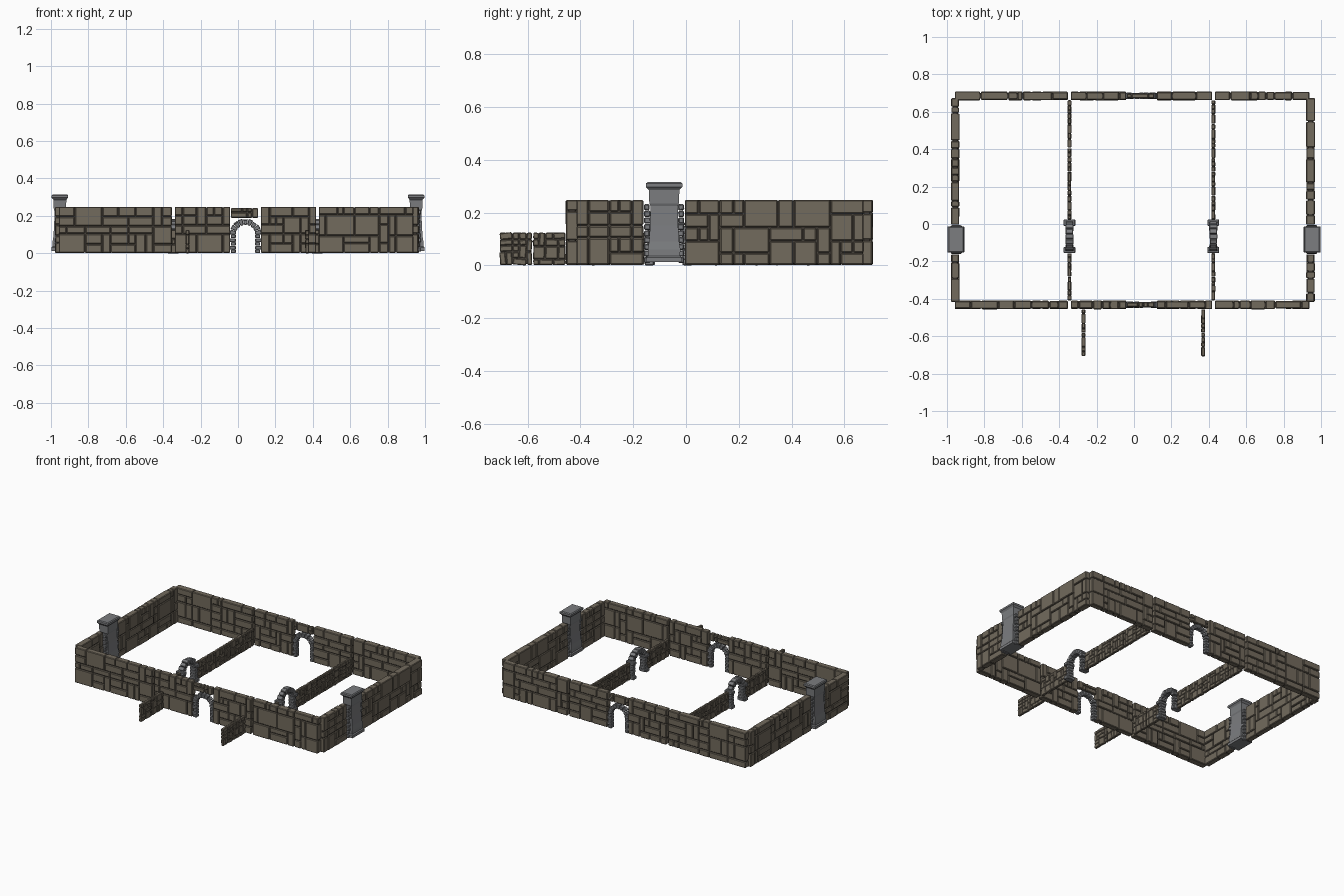
import bpy, bmesh, math, random
from mathutils import Matrix, Vector

if "Cube" in bpy.data.objects:
    bpy.data.objects.remove(bpy.data.objects["Cube"])

random.seed(7)


def material(name, rgb):
    m = bpy.data.materials.new(name)
    m.diffuse_color = (*rgb, 1)
    m.use_nodes = True
    m.node_tree.nodes["Principled BSDF"].inputs["Base Color"].default_value = m.diffuse_color
    return m


STONE = material("brown_stone", (0.17, 0.145, 0.11))
MORTAR = material("dark_mortar", (0.06, 0.052, 0.042))
GREY = material("grey_stone", (0.2, 0.205, 0.215))


def frame(x, y, along_y=False):
    return Matrix.Translation((x, y, 0)) @ Matrix.Rotation(math.pi / 2 if along_y else 0, 4, 'Z')


def box(bm, m, c, s, tilt=0.0, mat=0):
    """Block centred at c with size s, tilted in the wall plane."""
    mtx = m @ Matrix.Translation(c) @ Matrix.Rotation(tilt, 4, 'Y') @ Matrix.Diagonal((*s, 1))
    verts = bmesh.ops.create_cube(bm, size=1, matrix=mtx)['verts']
    for f in {f for v in verts for f in v.link_faces}:
        f.material_index = mat


def finish(name, bm, mats, bevel=0.004):
    me = bpy.data.meshes.new(name)
    bm.to_mesh(me)
    bm.free()
    ob = bpy.data.objects.new(name, me)
    bpy.context.collection.objects.link(ob)
    for m in mats:
        me.materials.append(m)
    if bevel:
        b = ob.modifiers.new("worn_edges", 'BEVEL')
        b.width, b.segments = bevel, 1
    return ob


def lines(a, b, n, jitter):
    step = (b - a) / n
    return [a + i * step + (random.uniform(-jitter, jitter) * step if 0 < i < n else 0)
            for i in range(n + 1)]


def masonry(bm, m, u0, u1, z0, z1, cell, thick, gap=0.004, tilt=0.0, maxw=3):
    """Fill a rectangle with interlocking blocks over a mortar core."""
    nu, nz = max(1, round((u1 - u0) / cell)), max(1, round((z1 - z0) / cell))
    us, zs = lines(u0, u1, nu, 0.2), lines(z0, z1, nz, 0.15)
    used = set()
    for j in range(nz):
        for i in range(nu):
            if (i, j) in used:
                continue
            w = random.randint(1, maxw)
            h = random.choice((1, 1, 2)) if w > 1 else random.choice((1, 2, 2))
            h = min(h, nz - j)
            k = 1
            while k < w and i + k < nu and (i + k, j) not in used:
                k += 1
            used |= {(i + a, j + b) for a in range(k) for b in range(h)}
            a, b, c, d = us[i], us[i + k], zs[j], zs[j + h]
            box(bm, m, ((a + b) / 2, 0, (c + d) / 2),
                (b - a - gap, thick * random.uniform(0.78, 1), d - c - gap),
                random.uniform(-tilt, tilt))
    box(bm, m, ((u0 + u1) / 2, 0, (z0 + z1) / 2),
        (u1 - u0 - 0.008, thick * 0.62, z1 - z0 - 0.008), 0, 1)


def wall(name, m, spans):
    bm = bmesh.new()
    for u0, u1 in spans:
        masonry(bm, m, u0, u1, 0, 0.25, 0.046, 0.048)
    return finish(name, bm, (STONE, MORTAR))


def arch(name, m, thick, foot=0.0):
    """Stone doorway: stacked jambs, ring of wedge stones."""
    bm = bmesh.new()
    spring, ri, ro = 0.1, 0.052, 0.083
    for s in (-1, 1):
        for i in range(5):
            w = 0.034 if i % 2 else 0.026
            box(bm, m, (s * (ri + w / 2), 0, 0.01 + i * 0.02),
                (w, thick * random.uniform(0.85, 1), 0.019))
        if foot:
            box(bm, m, (s * 0.073, 0, 0.012), (0.034, foot, 0.024))
            box(bm, m, (s * 0.073, 0, 0.112), (0.034, foot, 0.022))
    n = 9
    for i in range(n):
        a0, a1 = math.pi * (i + 0.05) / n, math.pi * (i + 0.95) / n
        r = ro + random.uniform(-0.004, 0.004)
        t = thick * random.uniform(0.8, 1) / 2
        vs = [bm.verts.new(m @ Vector((q * math.cos(a), y, spring + q * math.sin(a))))
              for y in (-t, t) for q, a in ((ri, a0), (r, a0), (r, a1), (ri, a1))]
        for q in ((0, 1, 2, 3), (7, 6, 5, 4), (0, 4, 5, 1), (1, 5, 6, 2), (2, 6, 7, 3), (3, 7, 4, 0)):
            bm.faces.new([vs[k] for k in q])
    bmesh.ops.recalc_face_normals(bm, faces=bm.faces)
    return finish(name, bm, (GREY,), 0.003)


def low_wall(name, x, runs):
    """Thin rubble wall made of square panels."""
    bm = bmesh.new()
    m = frame(x, 0, True)
    for y0, y1 in runs:
        n = max(1, round((y1 - y0) / 0.125))
        for i in range(n):
            a, b = y0 + (y1 - y0) * i / n, y0 + (y1 - y0) * (i + 1) / n
            masonry(bm, m, a + 0.001, b - 0.001, 0, 0.125, 0.026, 0.022, 0.003, 0.12, 2)
    return finish(name, bm, (STONE, MORTAR), 0.003)


def chimney(name, side):
    """Flared chimney stack with cap, set into a side wall."""
    bm = bmesh.new()
    cx, cy = side * 0.952, -0.083
    # height, half depth (x), half width (y)
    profile = [(0.012, 0.046, 0.066), (0.03, 0.046, 0.066), (0.036, 0.04, 0.06),
               (0.06, 0.04, 0.062), (0.09, 0.035, 0.057), (0.15, 0.031, 0.053),
               (0.225, 0.029, 0.052), (0.235, 0.033, 0.056), (0.285, 0.034, 0.058),
               (0.292, 0.039, 0.064), (0.297, 0.044, 0.069), (0.31, 0.044, 0.069),
               (0.315, 0.038, 0.063)]
    rings = [[bm.verts.new((cx + sx * dx, cy + sy * dy, z))
              for sx, sy in ((-1, -1), (1, -1), (1, 1), (-1, 1))] for z, dx, dy in profile]
    for a, b in zip(rings, rings[1:]):
        for k in range(4):
            bm.faces.new((a[k], a[(k + 1) % 4], b[(k + 1) % 4], b[k]))
    bm.faces.new(rings[0][::-1])
    bm.faces.new(rings[-1])
    finish(name, bm, (GREY,), 0)
    # Rough edging stones between chimney and wall
    bm = bmesh.new()
    m = frame(side * 0.95, cy, True)
    for s in (-1, 1):
        for i in range(9):
            w = random.uniform(0.02, 0.028)
            box(bm, m, (s * (0.076 - w / 2), 0, 0.02 + i * 0.025),
                (w, random.uniform(0.045, 0.06), 0.023), random.uniform(-0.08, 0.08))
    finish(name + "_edging", bm, (GREY,), 0.004)


# Front and back walls with a central doorway each
DOOR = 0.04
for label, y in (("front", -0.432), ("back", 0.685)):
    m = frame(0, y)
    wall(label + "_wall", m, ((-0.96, -0.352), (-0.34, DOOR - 0.08),
                              (DOOR + 0.08, 0.42), (0.43, 0.94)))
    arch(label + "_doorway", frame(DOOR, y), 0.036)
    bm = bmesh.new()
    masonry(bm, m, DOOR - 0.08, DOOR + 0.07, 0.187, 0.243, 0.03, 0.028)
    finish(label + "_lintel", bm, (STONE, MORTAR))

# Side walls, broken by the chimneys
for label, s, x in (("left", -1, -0.956), ("right", 1, 0.944)):
    wall(label + "_wall", frame(x, 0, True), ((-0.418, -0.16), (-0.006, 0.675)))
    chimney(label + "_chimney", s)

# Inner partitions with freestanding arches
for label, x in (("left", -0.345), ("right", 0.424)):
    low_wall(label + "_partition", x, ((-0.41, -0.155), (0.024, 0.662)))
    arch(label + "_inner_arch", frame(x, -0.066, True), 0.046, 0.062)

# Low walls projecting from the front
for label, x in (("left", -0.27), ("right", 0.37)):
    low_wall(label + "_front_fence", x, ((-0.708, -0.455),))
